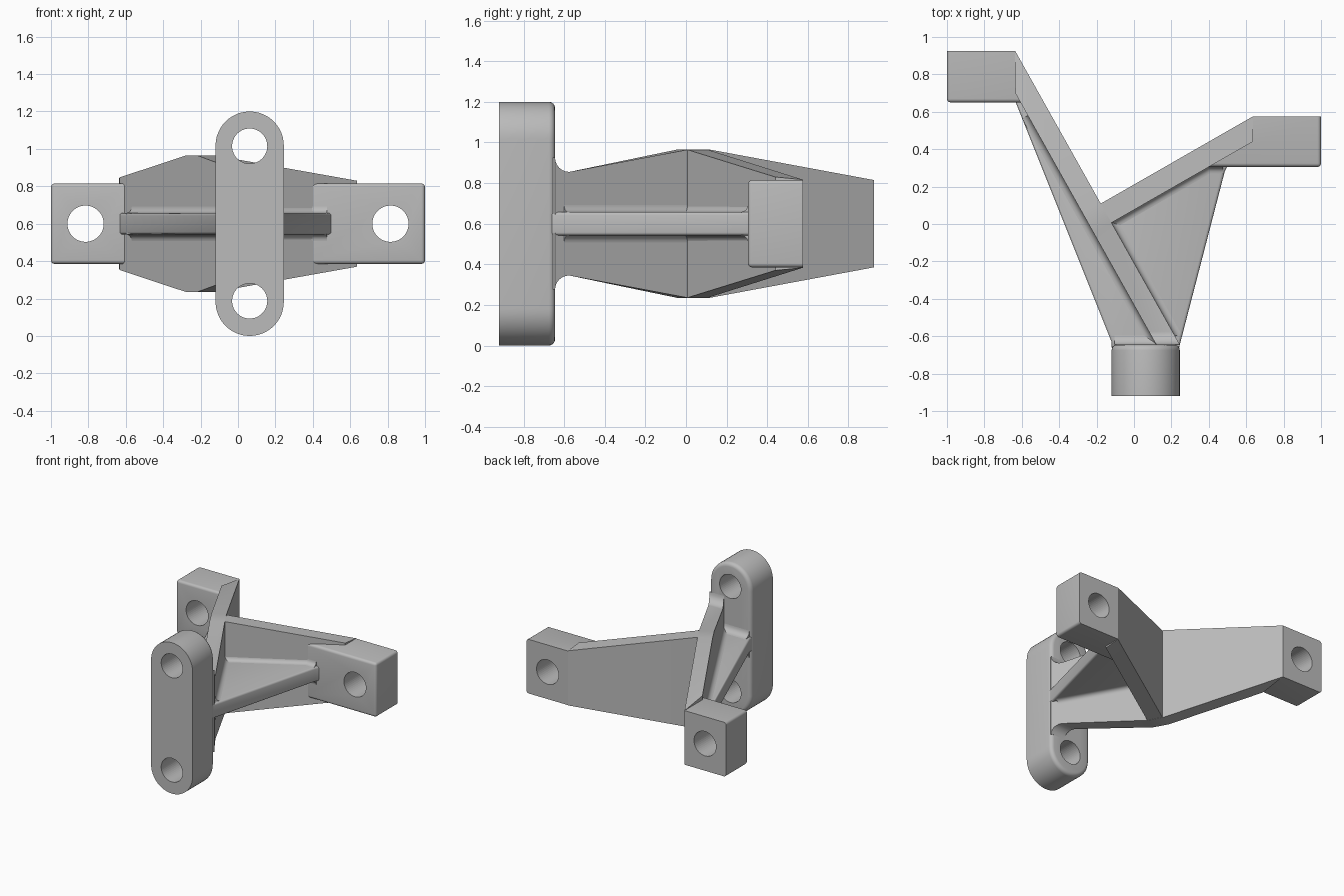
import bpy, bmesh, math

if "Cube" in bpy.data.objects:
    bpy.data.objects.remove(bpy.data.objects["Cube"])

ZC = 0.6        # mid height of the bracket
WEB = 0.058     # half thickness of the web

metal = bpy.data.materials.new("grey metal")
metal.diffuse_color = (0.5, 0.5, 0.5, 1)
metal.use_nodes = True
metal.node_tree.nodes["Principled BSDF"].inputs["Base Color"].default_value = metal.diffuse_color


def make(name, bm):
    bmesh.ops.recalc_face_normals(bm, faces=bm.faces)
    me = bpy.data.meshes.new(name)
    bm.to_mesh(me)
    bm.free()
    ob = bpy.data.objects.new(name, me)
    bpy.context.collection.objects.link(ob)
    me.materials.append(metal)
    return ob


def smooth(ob, angle=35):
    bpy.ops.object.select_all(action='DESELECT')
    ob.select_set(True)
    bpy.context.view_layer.objects.active = ob
    bpy.ops.object.shade_smooth_by_angle(angle=math.radians(angle))


def prism(points, offset):
    """Closed solid from a 3D polygon pushed along an offset."""
    bm = bmesh.new()
    face = bm.faces.new([bm.verts.new(p) for p in points])
    ext = bmesh.ops.extrude_face_region(bm, geom=[face])
    bmesh.ops.translate(bm, vec=offset, verts=[v for v in ext["geom"] if isinstance(v, bmesh.types.BMVert)])
    bmesh.ops.recalc_face_normals(bm, faces=bm.faces)
    return bm


def bevel(bm, rule, r, seg=4):
    edges = [e for e in bm.edges if rule(*[v.co for v in e.verts])]
    bmesh.ops.bevel(bm, geom=edges, offset=r, segments=seg, profile=0.5, affect='EDGES')


def drill(ob, x, z, y, r):
    """Cut a round hole running front to back."""
    n = 48
    ring = [(x + r * math.cos(2 * math.pi * i / n), y - 0.3, z + r * math.sin(2 * math.pi * i / n)) for i in range(n)]
    cutter = make(ob.name + "_hole_cutter", prism(ring, (0, 0.6, 0)))
    cutter.hide_render = True
    cutter.hide_set(True)
    smooth(cutter)
    mod = ob.modifiers.new("hole", 'BOOLEAN')
    mod.operation, mod.solver, mod.object = 'DIFFERENCE', 'EXACT', cutter


def wall(name, stations):
    """Upright wall lofted through (outer xy, inner xy, outer half height, inner half height)."""
    bm = bmesh.new()
    rings = []
    for a, b, ha, hb in stations:
        rings.append([bm.verts.new(c) for c in ((*a, ZC + ha), (*b, ZC + hb), (*b, ZC - hb), (*a, ZC - ha))])
    for p, q in zip(rings, rings[1:]):
        for i in range(4):
            j = (i + 1) % 4
            bm.faces.new((p[i], p[j], q[j], q[i]))
    bm.faces.new(rings[0])
    bm.faces.new(rings[-1])
    ob = make(name, bm)
    smooth(ob, 25)


def fillet(name, p, q, n, r):
    """Concave strips above and below the web, along p to q, against a wall with normal n."""
    prof = [(-0.01, -0.01), (r, -0.01)]
    prof += [(r - r * math.sin(t), r - r * math.cos(t)) for t in [i * math.pi / 12 for i in range(7)]]
    prof.append((-0.01, r))
    off = (q[0] - p[0], q[1] - p[1], 0)
    for side, label in ((1, "upper"), (-1, "lower")):
        pts = [(p[0] + n[0] * u, p[1] + n[1] * u, ZC + side * (WEB + w)) for u, w in prof]
        smooth(make(f"{name}_{label}", prism(pts, off)), 30)


# Front mounting plate: a slot shape with a rounded rear rim
CX, R = 0.0625, 0.1825
slot = []
for zc, start in ((1.0175, 0), (0.1825, math.pi)):
    for i in range(25):
        t = start + math.pi * i / 24
        slot.append((CX + R * math.cos(t), -0.92, zc + R * math.sin(t)))
bm = prism(slot, (0, 0.275, 0))
bevel(bm, lambda a, b: a.y > -0.7 and b.y > -0.7, 0.03)
plate = make("front_plate", bm)
smooth(plate)
for z in (1.015, 0.187):
    drill(plate, CX, z, -0.78, 0.094)


# Mounting blocks at the ends of the two arms
def block(name, plan, yf, x_end, hx):
    bm = prism([(x, y, 0.385) for x, y in plan], (0, 0, 0.43))

    def rounded(a, b):
        front = abs(a.y - yf) < 1e-4 and abs(b.y - yf) < 1e-4
        along = abs(a.x - x_end) < 1e-4 and abs(b.x - x_end) < 1e-4 and abs(a.y - b.y) > 0.1
        return (front and (abs(a.x - b.x) > 0.1 or abs(a.x - x_end) < 1e-4)) or along
    bevel(bm, rounded, 0.02)
    ob = make(name, bm)
    smooth(ob)
    drill(ob, hx, ZC, yf + 0.13, 0.097)


block("left_block", [(-1, 0.65), (-0.6, 0.65), (-0.635, 0.925), (-1, 0.925)], 0.65, -1, -0.815)
block("right_block", [(0.4, 0.305), (1, 0.305), (1, 0.575), (0.635, 0.575)], 0.305, 1, 0.815)


# Long arm, flaring into the front plate
def out(y):
    return (-0.635 + 0.5605 * (0.925 - y), y)


def inn(y):
    return (out(y)[0] - 0.126, y)


stations = [(out(0.925), inn(0.70), 0.215, 0.247),
            (out(0.117), inn(0.063), 0.365, 0.365),
            (out(0.01), inn(-0.044), 0.365, 0.365)]
for i in range(7):
    t = i * math.pi / 12
    y = -0.575 - 0.07 * math.sin(t)
    h = 0.325 - 0.07 * math.cos(t)
    stations.append((out(y), inn(y), h, h))
stations.append(((0.24, -0.655), (0.13, -0.655), 0.325, 0.325))
wall("long_arm", stations)

# Short arm, branching to the right block
wall("short_arm", [((-0.2, 0.096), (-0.14, -0.004), 0.364, 0.364),
                   ((-0.178, 0.109), (-0.118, 0.008), 0.364, 0.364),
                   ((0.635, 0.575), (0.635, 0.44), 0.217, 0.23)])

# Horizontal web between plate, arms and blocks
plan = [(-0.12, -0.66), (0.243, -0.66), (0.245, -0.645), (0.485, 0.28), (0.51, 0.33), (0.46, 0.4),
        (-0.15, 0.06), (-0.56, 0.72), (-0.64, 0.67), (-0.12, -0.63)]
bm = prism([(x, y, ZC - WEB) for x, y in plan], (0, 0, 2 * WEB))
bevel(bm, lambda a, b: abs(a.z - b.z) < 1e-5, 0.015, 3)
smooth(make("web", bm))

# Soft corners where the web meets its neighbours
fillet("long_arm_left_fillet", inn(0.58), inn(-0.645), (-0.872, -0.489), 0.035)
fillet("long_arm_right_fillet", out(0.01), out(-0.6), (0.872, 0.489), 0.035)
fillet("short_arm_fillet", (-0.12, 0.008), (0.4, 0.307), (0.497, -0.868), 0.035)
fillet("plate_fillet", (-0.105, -0.645), (0.2, -0.645), (0, 1), 0.05)
fillet("block_fillet", (0.39, 0.305), (0.475, 0.305), (0, -1), 0.035)
